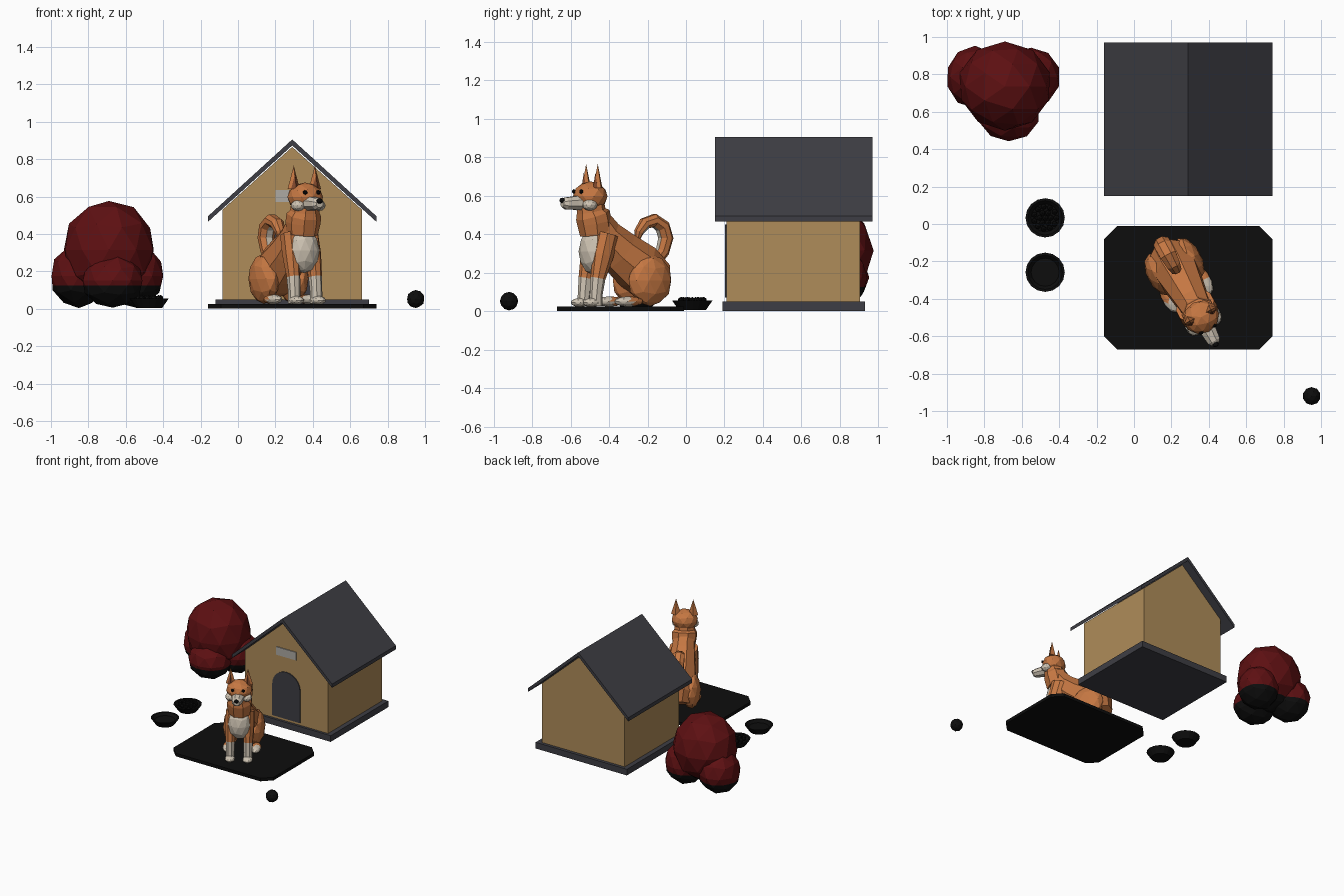
import bpy, bmesh, math, random
from mathutils import Vector, Matrix

if "Cube" in bpy.data.objects:
    bpy.data.objects.remove(bpy.data.objects["Cube"])

random.seed(4)


def material(name, rgb):
    m = bpy.data.materials.new(name)
    m.diffuse_color = (*rgb, 1)
    m.use_nodes = True
    m.node_tree.nodes["Principled BSDF"].inputs["Base Color"].default_value = m.diffuse_color
    return m


WOOD = material("tan_wood", (0.43, 0.265, 0.10))
SLATE = material("dark_slate", (0.048, 0.048, 0.058))
BLACK = material("black", (0.004, 0.004, 0.004))
RED = material("deep_red_leaves", (0.11, 0.005, 0.006))
ORANGE = material("orange_fur", (0.56, 0.185, 0.055))
CREAM = material("cream_fur", (0.62, 0.55, 0.45))
GREY = material("pale_grey", (0.42, 0.40, 0.37))
BROWN = material("brown_inner_ear", (0.22, 0.065, 0.025))

# Dog parts are modelled facing -y, then turned and placed on the mat
DOG = Matrix.Translation((0.27, -0.33, 0)) @ Matrix.Rotation(math.radians(28), 4, 'Z')
ONE = Matrix.Identity(4)


def finish(name, bm, mats, rule=None, matrix=ONE):
    bmesh.ops.recalc_face_normals(bm, faces=bm.faces)
    if rule:
        bm.normal_update()
        for f in bm.faces:
            f.material_index = rule(f)
    me = bpy.data.meshes.new(name)
    bm.transform(matrix)
    bm.to_mesh(me)
    bm.free()
    for m in mats:
        me.materials.append(m)
    ob = bpy.data.objects.new(name, me)
    bpy.context.collection.objects.link(ob)
    return ob


def prism(name, outline, axis, lo, hi, mat):
    """Extrude a flat outline along y (outline is x,z) or z (outline is x,y)."""
    bm = bmesh.new()
    rows = []
    for d in (lo, hi):
        rows.append([bm.verts.new((a, d, b) if axis == 'y' else (a, b, d)) for a, b in outline])
    n = len(outline)
    bm.faces.new(rows[0])
    bm.faces.new(rows[1])
    for i in range(n):
        j = (i + 1) % n
        bm.faces.new((rows[0][i], rows[0][j], rows[1][j], rows[1][i]))
    return finish(name, bm, [mat])


def rect(x0, x1, b0, b1):
    return [(x0, b0), (x1, b0), (x1, b1), (x0, b1)]


def blob(name, centre, radii, mats, matrix=ONE, sub=2, rule=None, cut=None, rough=0):
    bm = bmesh.new()
    bmesh.ops.create_icosphere(bm, subdivisions=sub, radius=1)
    for v in bm.verts:
        k = 1 + random.uniform(-rough, rough)
        v.co = Vector([c + r * k * p for c, r, p in zip(centre, radii, v.co)])
    if cut is not None:
        bmesh.ops.bisect_plane(bm, geom=bm.verts[:] + bm.edges[:] + bm.faces[:],
                               plane_co=(0, 0, cut), plane_no=(0, 0, 1))
    return finish(name, bm, mats, rule, matrix)


def tube(name, path, mats, x=0, sides=8, rule=None):
    """Loft rings along (forward, z, side radius, depth radius) stations."""
    bm = bmesh.new()
    rings = []
    for i, (u, z, ra, rb) in enumerate(path):
        a, b = path[max(i - 1, 0)], path[min(i + 1, len(path) - 1)]
        t = Vector((0, a[0] - b[0], b[1] - a[1])).normalized()
        nrm = t.cross(Vector((1, 0, 0)))
        ring = []
        for k in range(sides):
            w = 2 * math.pi * (k + 0.5) / sides
            ring.append(bm.verts.new(Vector((x + ra * math.cos(w), -u, z)) + nrm * rb * math.sin(w)))
        rings.append(ring)
    for r, s in zip(rings, rings[1:]):
        for k in range(sides):
            j = (k + 1) % sides
            bm.faces.new((r[k], r[j], s[j], s[k]))
    bm.faces.new(rings[0])
    bm.faces.new(rings[-1])
    return finish(name, bm, mats, rule, DOG)


# Dog house
CX = 0.29
prism("house_base", rect(-0.12, 0.70, 0.19, 0.93), 'z', 0, 0.05, SLATE)
prism("house_walls", [(CX - 0.372, 0.05), (CX + 0.372, 0.05), (CX + 0.372, 0.53),
                      (CX, 0.865), (CX - 0.372, 0.53)], 'y', 0.21, 0.905, WOOD)
prism("roof", [(CX - 0.45, 0.465), (CX, 0.873), (CX + 0.45, 0.465),
               (CX + 0.45, 0.495), (CX, 0.905), (CX - 0.45, 0.495)], 'y', 0.15, 0.97, SLATE)
R = 0.125
arch = [(CX + R * math.cos(i * math.pi / 12), 0.325 + R * math.sin(i * math.pi / 12)) for i in range(13)]
prism("doorway", [(CX + R, 0.07)] + arch + [(CX - R, 0.07)], 'y', 0.203, 0.212, SLATE)
prism("sign_plate", rect(CX - 0.09, CX + 0.09, 0.57, 0.635), 'y', 0.203, 0.212, GREY)

# Mat with clipped corners
x0, x1, y0, y1, c = -0.16, 0.74, -0.67, -0.01, 0.07
prism("mat", [(x0 + c, y0), (x1 - c, y0), (x1, y0 + c), (x1, y1 - c),
              (x1 - c, y1), (x0 + c, y1), (x0, y1 - c), (x0, y0 + c)], 'z', 0, 0.025, BLACK)

# Bowls
for name, by in (("food_bowl", 0.033), ("water_bowl", -0.258)):
    bm = bmesh.new()
    rings = []
    for r, z in ((0.07, 0.005), (0.105, 0.055), (0.092, 0.055), (0.075, 0.035)):
        rings.append([bm.verts.new((-0.475 + r * math.cos(k * math.pi / 8),
                                    by + r * math.sin(k * math.pi / 8), z)) for k in range(16)])
    for r, s in zip(rings, rings[1:]):
        for k in range(16):
            bm.faces.new((r[k], r[(k + 1) % 16], s[(k + 1) % 16], s[k]))
    bm.faces.new(rings[0])
    bm.faces.new(rings[-1])
    finish(name, bm, [BLACK])
for count, rad in ((1, 0), (6, 0.03), (11, 0.06)):
    for k in range(count):
        w = 2 * math.pi * k / count
        blob("kibble", (-0.475 + rad * math.cos(w), 0.033 + rad * math.sin(w), 0.057),
             (0.017,) * 3, [BLACK], sub=1)

# Ball
blob("ball", (0.95, -0.92, 0.052), (0.048,) * 3, [BLACK])

# Bush: overlapping leaf clumps, dark near the ground
for name, cen, rad in (("bush_top", (-0.69, 0.735, 0.315), (0.25, 0.238, 0.265)),
                       ("bush_left", (-0.85, 0.785, 0.175), (0.155, 0.165, 0.17)),
                       ("bush_right", (-0.55, 0.785, 0.175), (0.155, 0.16, 0.17)),
                       ("bush_front", (-0.67, 0.595, 0.15), (0.165, 0.155, 0.145))):
    blob(name, cen, rad, [RED, BLACK], cut=0.125, rough=0.02,
         rule=lambda f: int(f.calc_center_median().z < 0.125))

# Dog torso, chest, neck
tube("dog_torso", [(-0.21, 0.10, 0.09, 0.07), (-0.17, 0.16, 0.125, 0.125), (-0.09, 0.23, 0.125, 0.135),
                   (0.02, 0.31, 0.105, 0.118), (0.11, 0.39, 0.09, 0.10), (0.17, 0.48, 0.08, 0.08)], [ORANGE])
blob("dog_chest", (0, -0.175, 0.31), (0.088, 0.07, 0.12), [CREAM], DOG)
tube("dog_neck", [(0.155, 0.40, 0.085, 0.085), (0.165, 0.46, 0.095, 0.09), (0.175, 0.50, 0.095, 0.09),
                  (0.185, 0.52, 0.08, 0.075), (0.19, 0.57, 0.075, 0.07)], [ORANGE])

# Dog head
blob("dog_head", (0, -0.19, 0.597), (0.098, 0.088, 0.078), [ORANGE], DOG)
tube("dog_muzzle", [(0.23, 0.562, 0.055, 0.042), (0.28, 0.562, 0.045, 0.038),
                    (0.335, 0.56, 0.038, 0.033), (0.355, 0.56, 0.022, 0.02)], [CREAM])
blob("dog_nose", (0, -0.355, 0.576), (0.018, 0.014, 0.014), [BLACK], DOG)

# Mirrored parts
for side, s in (("left", 1), ("right", -1)):
    blob(side + "_cheek", (s * 0.062, -0.225, 0.552), (0.038, 0.04, 0.03), [CREAM], DOG)
    blob(side + "_eye", (s * 0.04, -0.265, 0.622), (0.014, 0.01, 0.013), [BLACK], DOG, 1)
    for part, mat, rad, depth, h, fwd in (("_ear", ORANGE, 0.037, 0.75, 0.125, 0.18),
                                          ("_inner_ear", BROWN, 0.023, 0.6, 0.08, 0.194)):
        bm = bmesh.new()
        bmesh.ops.create_cone(bm, cap_ends=True, segments=4, radius1=rad, radius2=0, depth=h)
        bm.transform(Matrix.Translation((s * 0.064, -fwd, 0.64 + h / 2)) @ Matrix.Diagonal((1, depth, 1, 1)))
        finish(side + part, bm, [mat], None, DOG)
    tube(side + "_front_leg", [(0.12, 0.40, 0.04, 0.06), (0.15, 0.29, 0.043, 0.058), (0.18, 0.17, 0.036, 0.04),
                               (0.19, 0.09, 0.033, 0.034), (0.192, 0.027, 0.034, 0.036)],
         [ORANGE, CREAM], x=s * 0.066, rule=lambda f: int(f.calc_center_median().z < 0.17))
    blob(side + "_front_paw", (s * 0.066, -0.215, 0.045), (0.038, 0.052, 0.024), [CREAM], DOG)
    blob(side + "_thigh", (s * 0.088, 0.115, 0.16), (0.068, 0.125, 0.135), [ORANGE], DOG)
    blob(side + "_hind_paw", (s * 0.105, -0.02, 0.05), (0.038, 0.085, 0.027), [ORANGE, CREAM], DOG,
         rule=lambda f: int(f.calc_center_median().y < -0.02))

# Curled tail, pale on the inside of the curl
CURL = Vector((0, 0.175, 0.385))
tube("dog_tail", [(-0.19, 0.25, 0.03, 0.03), (-0.235, 0.31, 0.042, 0.035), (-0.255, 0.38, 0.048, 0.038),
                  (-0.235, 0.44, 0.05, 0.038), (-0.185, 0.472, 0.048, 0.036), (-0.13, 0.455, 0.04, 0.032),
                  (-0.095, 0.41, 0.03, 0.024), (-0.085, 0.36, 0.01, 0.01)], [ORANGE, CREAM],
     rule=lambda f: int(f.normal.dot((CURL - f.calc_center_median()).normalized()) > 0.5))
